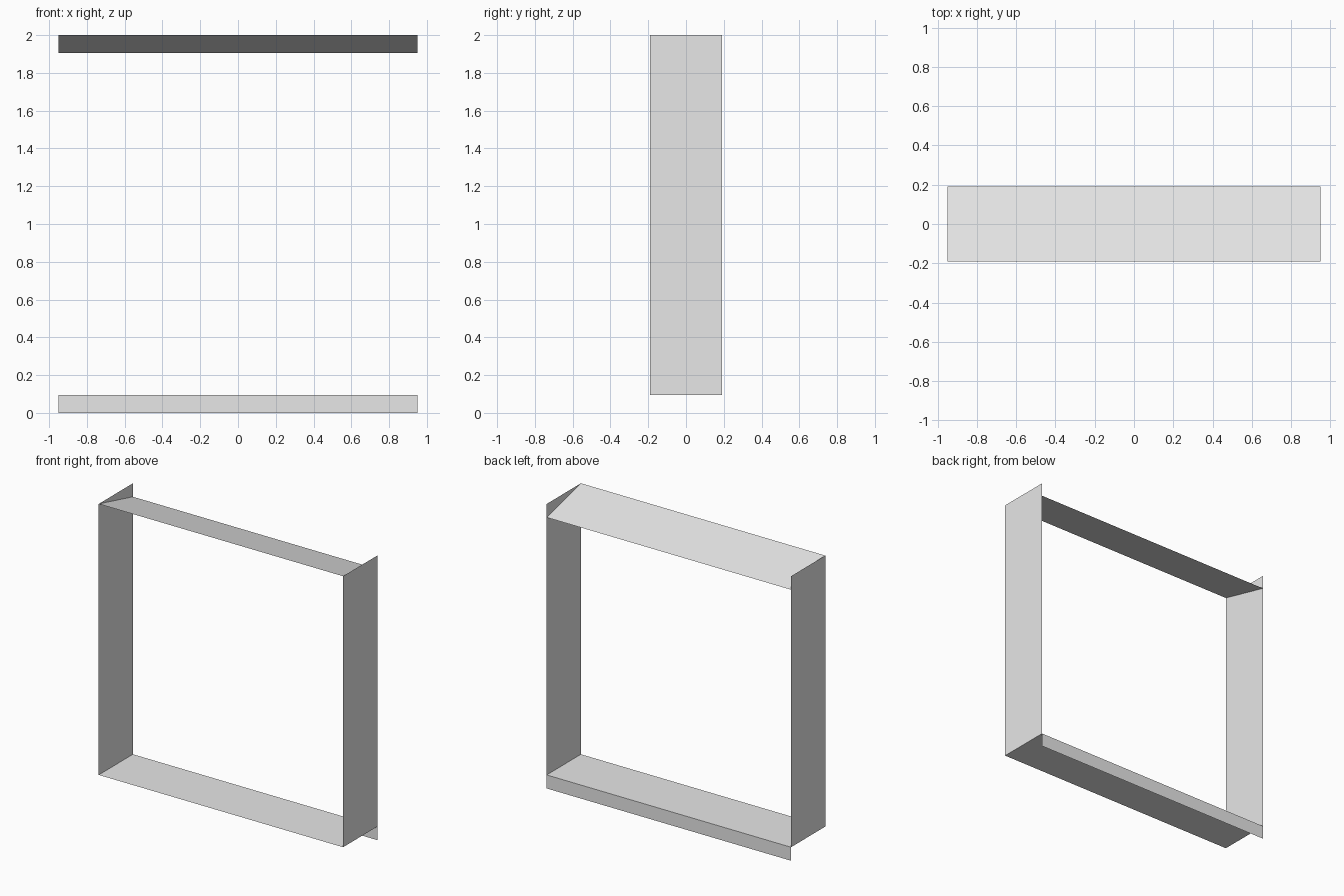
import bpy
import bmesh

if "Cube" in bpy.data.objects:
    bpy.data.objects.remove(bpy.data.objects["Cube"], do_unlink=True)

HALF_W, HALF_D = 0.95, 0.19      # half width and half depth of the frame
TOP, LEDGE = 2.0, 0.095          # top of the frame, height of the sill
DROP = 0.095                     # fall of the head towards the back

grey = bpy.data.materials.new("light_grey")
grey.use_nodes = True
grey.diffuse_color = (0.8, 0.8, 0.8, 1)
grey.node_tree.nodes["Principled BSDF"].inputs["Base Color"].default_value = (0.8, 0.8, 0.8, 1)


def sheet(name, profile, sweep):
    """Sweep an open profile of points along a vector into a thin sheet."""
    bm = bmesh.new()
    verts = [bm.verts.new(p) for p in profile]
    edges = [bm.edges.new(pair) for pair in zip(verts, verts[1:])]
    swept = bmesh.ops.extrude_edge_only(bm, edges=edges)["geom"]
    moved = [g for g in swept if isinstance(g, bmesh.types.BMVert)]
    bmesh.ops.translate(bm, verts=moved, vec=sweep)
    bmesh.ops.recalc_face_normals(bm, faces=bm.faces)
    mesh = bpy.data.meshes.new(name)
    bm.to_mesh(mesh)
    bm.free()
    mesh.materials.append(grey)
    obj = bpy.data.objects.new(name, mesh)
    bpy.context.collection.objects.link(obj)
    return obj


across = (2 * HALF_W, 0, 0)

# Upright side panels
for side, name in ((1, "left_panel"), (-1, "right_panel")):
    x = side * HALF_W
    sheet(name, [(x, -HALF_D, LEDGE), (x, HALF_D, LEDGE)], (0, 0, TOP - LEDGE))

# Head sloping down towards the back
sheet("sloping_head", [(-HALF_W, -HALF_D, TOP), (-HALF_W, HALF_D, TOP - DROP)], across)

# Level sill with a lip hanging from its back edge
sheet("sill_and_lip",
      [(-HALF_W, -HALF_D, LEDGE), (-HALF_W, HALF_D, LEDGE), (-HALF_W, HALF_D, 0)], across)
